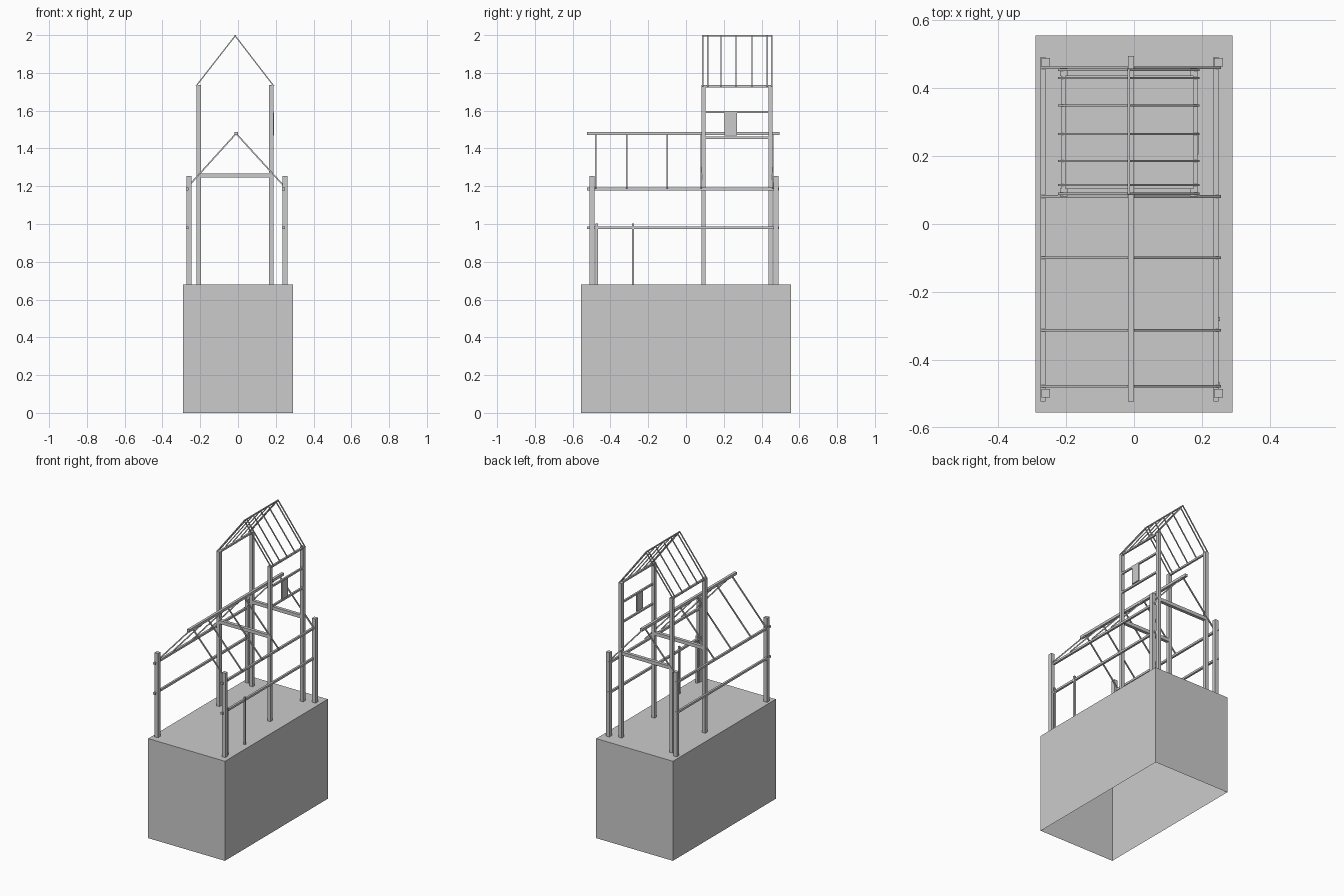
import bpy, bmesh
from mathutils import Vector

if "Cube" in bpy.data.objects:
    bpy.data.objects.remove(bpy.data.objects["Cube"])


def box(name, x0, x1, y0, y1, z0, z1, open_bottom=False):
    bm = bmesh.new()
    bmesh.ops.create_cube(bm, size=1)
    for v in bm.verts:
        v.co = Vector((x1 if v.co.x > 0 else x0,
                       y1 if v.co.y > 0 else y0,
                       z1 if v.co.z > 0 else z0))
    if open_bottom:
        low = [f for f in bm.faces if f.normal.z < -0.5]
        bmesh.ops.delete(bm, geom=low, context='FACES_ONLY')
    mesh = bpy.data.meshes.new(name)
    bm.to_mesh(mesh)
    bm.free()
    ob = bpy.data.objects.new(name, mesh)
    bpy.context.collection.objects.link(ob)
    return ob


def post(name, x, y, z0, z1, w):
    return box(name, x - w/2, x + w/2, y - w/2, y + w/2, z0, z1)


def rail(name, x, z, y0, y1, w):
    return box(name, x - w/2, x + w/2, y0, y1, z - w/2, z + w/2)


def rafter(name, y, a, b, w):
    # square bar between two (x, z) points in the plane y
    a, b = Vector((a[0], y, a[1])), Vector((b[0], y, b[1]))
    d = b - a
    ob = box(name, -w/2, w/2, -w/2, w/2, 0, d.length)
    ob.rotation_euler = (0, Vector((0, 0, 1)).rotation_difference(d).to_euler().y, 0)
    ob.location = a
    return ob


TOP = 0.68

# solid lower block, open underneath
box("base_block", -0.29, 0.29, -0.555, 0.555, 0, TOP, open_bottom=True)

# outer corner posts and side rails
for x in (-0.26, 0.249):
    for y in (-0.498, 0.476):
        post("corner_post", x, y, TOP, 1.255, 0.026)
for x in (-0.268, 0.241):
    for z in (0.98, 1.185):
        rail("side_rail", x, z, -0.523, 0.492, 0.014)

# short door studs on the right side
for y in (-0.472, -0.28):
    post("door_stud", 0.247, y, TOP, 1.003, 0.012)

# lower roof frame
rail("lower_ridge", -0.009, 1.479, -0.523, 0.495, 0.018)
for y in (-0.478, -0.313, -0.1, 0.081, 0.46):
    for end in ((-0.272, 1.19), (0.253, 1.19)):
        rafter("lower_rafter", y, (-0.01, 1.479), end, 0.0075)

# tower posts and tie beams
for y in (0.093, 0.447):
    for x in (-0.207, 0.176):
        post("tower_post", x, y, TOP, 1.735, 0.023)
    box("tie_beam", -0.207, 0.176, y - 0.011, y + 0.011, 1.245, 1.268)

# tower rails: eaves on both sides, two more around the window on the right
rail("tower_eave", -0.207, 1.729, 0.093, 0.447, 0.012)
for z in (1.729, 1.593, 1.457):
    rail("tower_rail", 0.181, z, 0.093, 0.447, 0.012)
box("window_panel", 0.18, 0.19, 0.205, 0.27, 1.468, 1.59)

# tower roof frame
rail("tower_ridge", -0.015, 1.996, 0.088, 0.456, 0.007)
for y in (0.089, 0.115, 0.186, 0.265, 0.349, 0.43, 0.454):
    for end in ((-0.222, 1.73), (0.19, 1.73)):
        rafter("tower_rafter", y, (-0.015, 1.996), end, 0.006)
